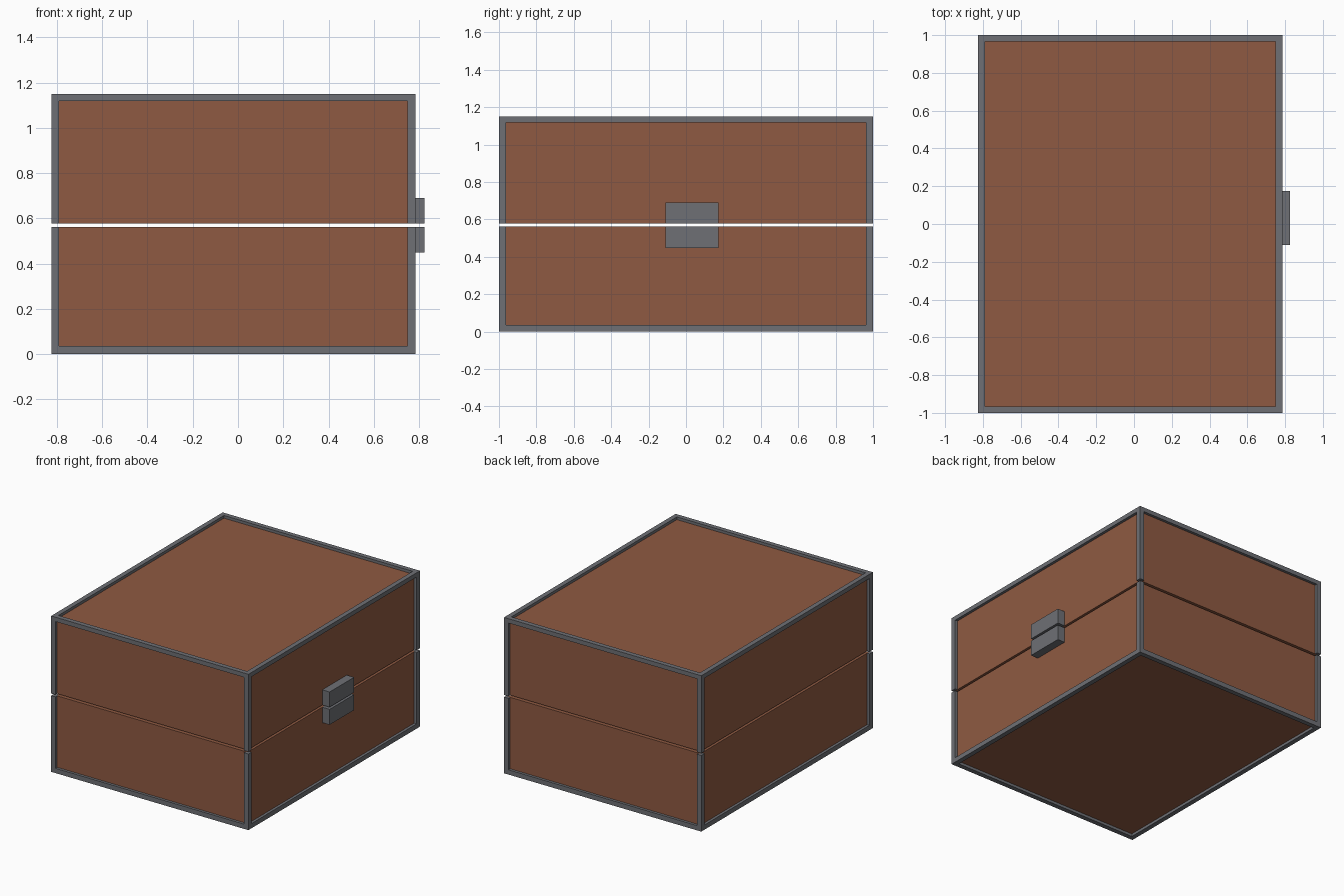
import bpy

if "Cube" in bpy.data.objects:
    bpy.data.objects.remove(bpy.data.objects["Cube"])


def material(name, colour):
    m = bpy.data.materials.new(name)
    m.diffuse_color = (*colour, 1)
    m.use_nodes = True
    m.node_tree.nodes["Principled BSDF"].inputs["Base Color"].default_value = m.diffuse_color
    return m


WOOD = material("brown wood", (0.275, 0.102, 0.054))
METAL = material("grey metal", (0.156, 0.162, 0.178))


def box(name, x, y, z, mat):
    """Box from (min, max) pairs on each axis."""
    bpy.ops.mesh.primitive_cube_add(size=1)
    o = bpy.context.object
    o.name = name
    o.location = [(a + b) / 2 for a, b in (x, y, z)]
    o.scale = [b - a for a, b in (x, y, z)]
    bpy.ops.object.transform_apply(location=True, rotation=False, scale=True)
    o.data.materials.append(mat)
    return o


X0, X1, Y, H = -0.825, 0.785, 1.0, 1.15
T, R = 0.035, 0.02          # frame bar width, panel recess
LOW, HIGH = 0.562, 0.578    # edges of the gap between base and lid

# wooden base and lid, set back inside the frame
px, py = (X0 + R, X1 - R), (-Y + R, Y - R)
box("chest_base", px, py, (R, LOW), WOOD)
box("chest_lid", px, py, (HIGH, H - R), WOOD)

# metal frame: rails around bottom and top, posts at each corner
for part, rail_z, post_z in (("base", (0, T), (T, LOW)),
                             ("lid", (H - T + 0.003, H), (H - T + 0.003, HIGH))):
    post_z = tuple(sorted(post_z))
    for side, x in (("left", (X0, X0 + T)), ("right", (X1 - T, X1))):
        box(f"{part}_{side}_rail", x, (-Y + T, Y - T), rail_z, METAL)
        for end, y in (("front", (-Y, -Y + 0.038)), ("back", (Y - 0.038, Y))):
            box(f"{part}_{side}_{end}_post", x, y, post_z, METAL)
    for end, y in (("front", (-Y, -Y + T)), ("back", (Y - T, Y))):
        box(f"{part}_{end}_rail", (X0, X1), y, rail_z, METAL)

# two-piece latch on the right side
for part, z in (("lower", (0.448, LOW)), ("upper", (HIGH, 0.69))):
    box(f"{part}_latch", (X1 - R - 0.01, 0.825), (-0.11, 0.175), z, METAL)
